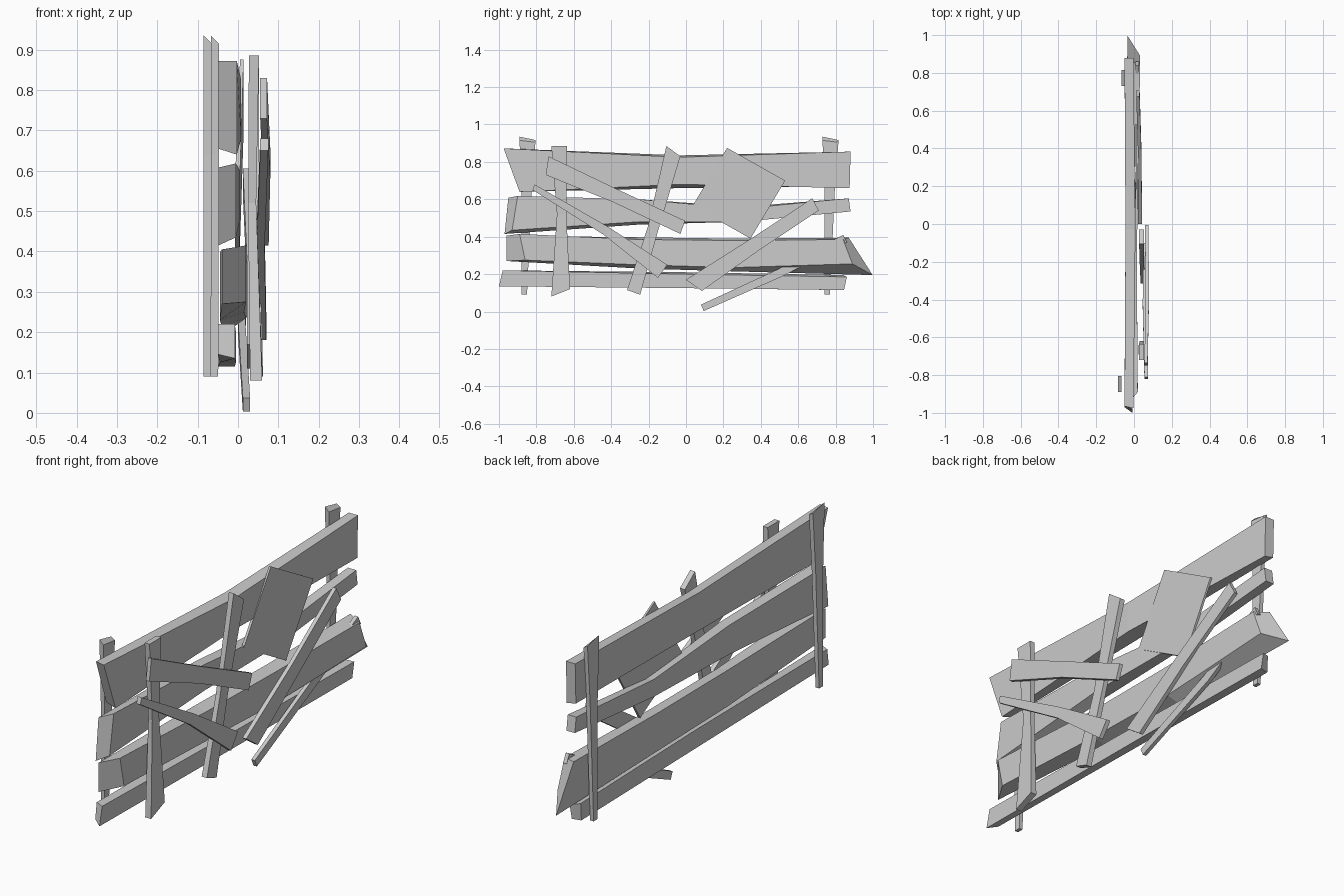
import bpy, bmesh


def board(name, *stations):
    """Loft a plank. Each station: front upper (y, z), front lower (y, z),
    x back, x front, then optional back offsets (dy, dz) for upper and lower."""
    bm = bmesh.new()
    rings = []
    for s in stations:
        ay, az, by, bz, x0, x1 = s[:6]
        du, dv, dw, dq = s[6:] if len(s) > 6 else (0, 0, 0, 0)
        ring = [(x1, ay, az), (x1, by, bz),
                (x0, by + dw, bz + dq), (x0, ay + du, az + dv)]
        rings.append([bm.verts.new(p) for p in ring])
    for r, q in zip(rings, rings[1:]):
        for i in range(4):
            j = (i + 1) % 4
            bm.faces.new((r[i], r[j], q[j], q[i]))
    bm.faces.new(rings[0])
    bm.faces.new(rings[-1][::-1])
    bmesh.ops.recalc_face_normals(bm, faces=bm.faces)
    me = bpy.data.meshes.new(name)
    bm.to_mesh(me)
    bm.free()
    ob = bpy.data.objects.new(name, me)
    bpy.context.collection.objects.link(ob)


# Two tapering rear posts with slanted tops
for name, y, x in (("left_post", -.89, -.085), ("right_post", .73, -.067)):
    board(name,
          (y, .915, y + .085, .905, x, x + .02, 0, .02, 0, .012),
          (y + .01, .64, y + .065, .64, x, x + .02),
          (y + .01, .09, y + .04, .09, x, x + .018))

# Four long horizontal planks
board("top_plank",
      (-.975, .872, -.89, .64, -.05, -.003, .01, 0, 0, .015),
      (-.03, .825, -.03, .68, -.045, .008, 0, .01, 0, -.02),
      (.88, .855, .875, .66, -.05, -.003, 0, 0, 0, .01))
board("upper_plank",
      (-.90, .618, -.93, .435, -.048, -.005, -.05, -.01, -.04, -.02),
      (-.25, .60, -.25, .48, -.045, .005, 0, 0, 0, -.015),
      (.30, .55, .30, .48, -.045, .0, 0, .01, 0, 0),
      (.87, .605, .88, .535, -.048, -.005))
board("middle_plank",
      (-.89, .415, -.86, .275, -.04, .02, -.07, -.01, -.10, -.005),
      (-.25, .385, -.25, .25, -.045, .015, 0, .012, 0, -.02),
      (.25, .38, .25, .235, -.04, .02, 0, .01, 0, -.02),
      (.84, .385, .89, .255, -.035, .033, .03, .01, .108, -.06))
board("bottom_plank",
      (-.98, .22, -1.0, .135, -.05, -.008, .02, 0, .03, .01),
      (0, .20, 0, .125, -.045, -.005, 0, .01, 0, 0),
      (.86, .185, .845, .115, -.05, -.008, -.02, .01, -.01, 0))

# Upright battens nailed to the front
board("front_batten",
      (-.72, .885, -.635, .885, .027, .052),
      (-.69, .52, -.64, .52, .025, .045),
      (-.72, .08, -.62, .12, .03, .06))
board("leaning_batten",
      (-.105, .885, -.03, .83, .027, .052),
      (-.205, .45, -.15, .43, .03, .052),
      (-.315, .115, -.245, .09, .035, .062))

# Crossing boards over the battens
board("upper_cross_board",
      (-.735, .83, -.75, .73, .055, .072),
      (-.37, .655, -.39, .585, .062, .08),
      (-.005, .485, -.03, .415, .058, .076))
board("lower_cross_board",
      (-.81, .68, -.82, .65, .055, .075),
      (-.42, .455, -.44, .41, .046, .066),
      (-.10, .25, -.15, .18, .05, .07))

# Tilted patch panel
board("patch_panel",
      (.22, .875, .53, .70, .005, .014),
      (.035, .565, .345, .39, -.008, .004))

# Diagonal braces
board("upper_brace",
      (.675, .605, .71, .54, .012, .03),
      (.34, .385, .38, .32, .022, .04),
      (0, .17, .085, .11, .022, .042))
board("lower_brace",
      (.84, .41, .86, .37, .008, .026),
      (.50, .23, .52, .19, .0, .018),
      (.08, .037, .095, .003, .012, .03))
